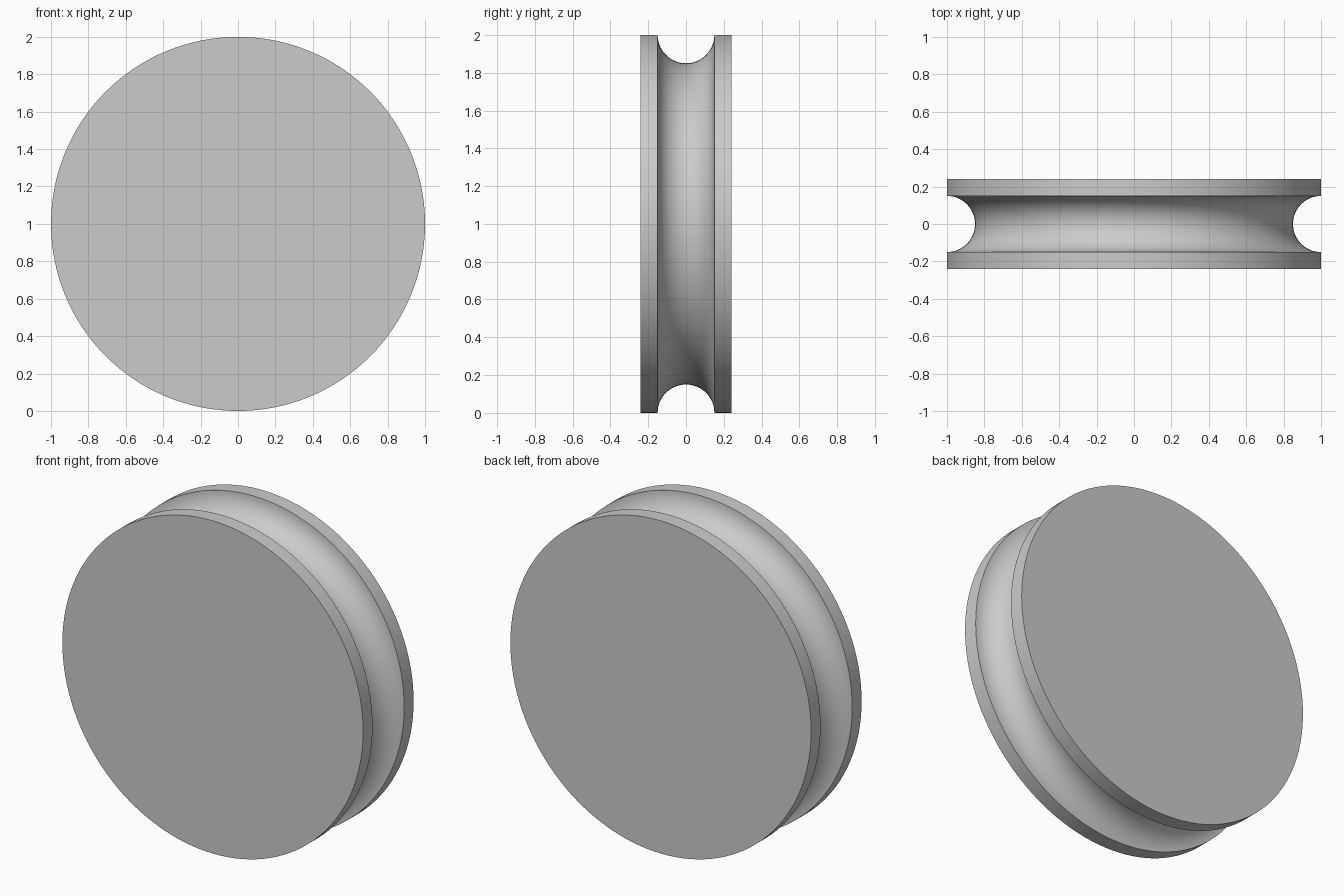
import bpy
import bmesh
from math import cos, sin, pi, tau, radians

cube = bpy.data.objects.get("Cube")
if cube:
    bpy.data.objects.remove(cube, do_unlink=True)

RADIUS, HALF_WIDTH, GROOVE = 1.0, 0.24, 0.15
SEGMENTS, GROOVE_STEPS = 128, 32

# Plain grey material
grey = bpy.data.materials.new("light_grey")
grey.use_nodes = True
colour = (0.6, 0.6, 0.6, 1)
grey.diffuse_color = colour
grey.node_tree.nodes["Principled BSDF"].inputs["Base Color"].default_value = colour

# Half section (radius, y): front hub, rim, round groove, rim, back hub
profile = [(0, -HALF_WIDTH), (RADIUS, -HALF_WIDTH)]
for i in range(GROOVE_STEPS + 1):
    a = pi * i / GROOVE_STEPS
    profile.append((RADIUS - GROOVE * sin(a), -GROOVE * cos(a)))
profile += [(RADIUS, HALF_WIDTH), (0, HALF_WIDTH)]

# Revolve the section around the y axis
bm = bmesh.new()
verts = [bm.verts.new((r, y, 0)) for r, y in profile]
edges = [bm.edges.new(pair) for pair in zip(verts, verts[1:])]
bmesh.ops.spin(bm, geom=verts + edges, cent=(0, 0, 0), axis=(0, 1, 0),
               angle=tau, steps=SEGMENTS, use_merge=False)
bmesh.ops.remove_doubles(bm, verts=bm.verts, dist=0.0001)
bmesh.ops.recalc_face_normals(bm, faces=bm.faces)

mesh = bpy.data.meshes.new("pulley_wheel")
bm.to_mesh(mesh)
bm.free()
mesh.materials.append(grey)

wheel = bpy.data.objects.new("pulley_wheel", mesh)
wheel.location.z = RADIUS
bpy.context.collection.objects.link(wheel)

# Smooth groove and rims with sharp corners
bpy.ops.object.select_all(action="DESELECT")
wheel.select_set(True)
bpy.context.view_layer.objects.active = wheel
bpy.ops.object.shade_smooth_by_angle(angle=radians(30))
